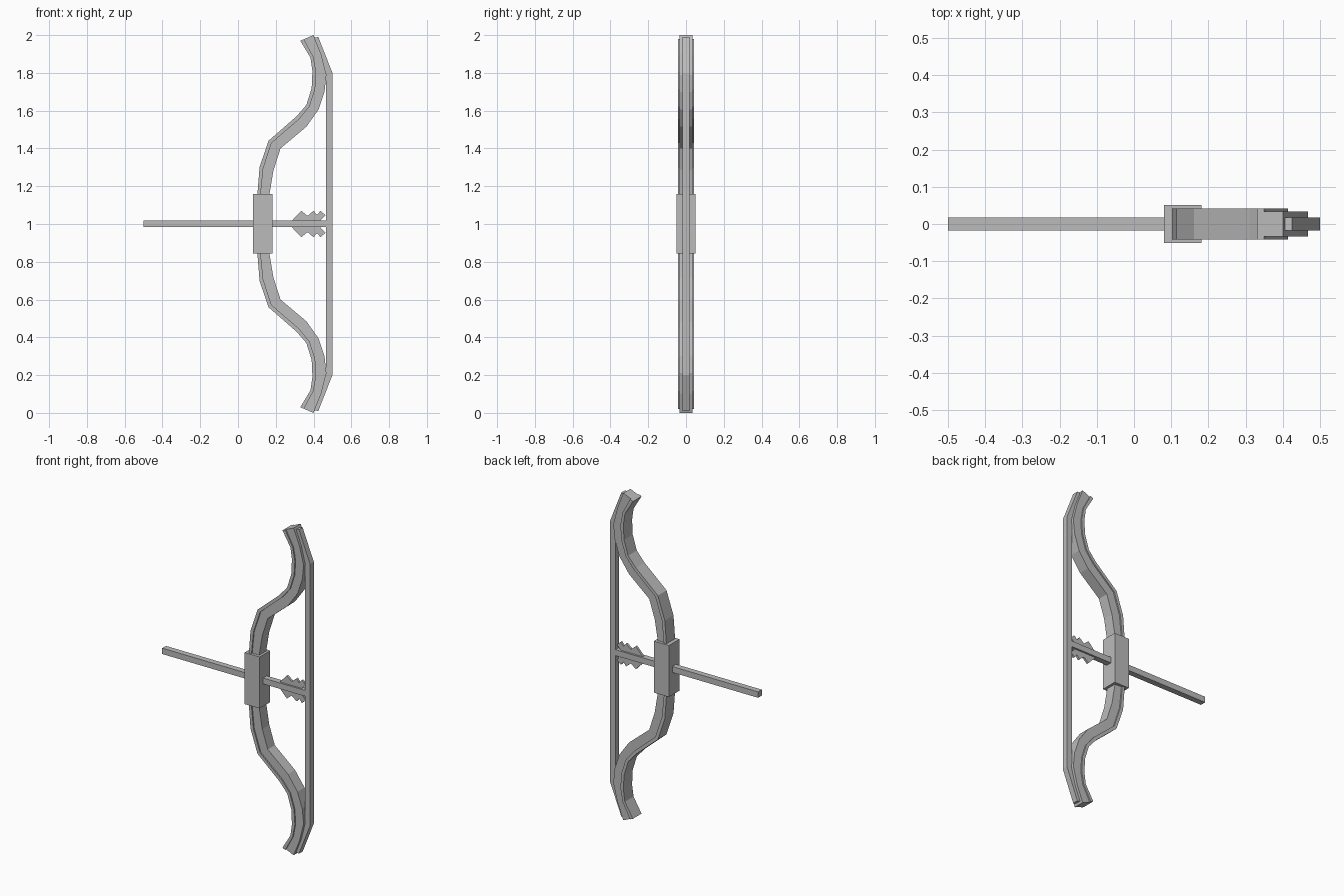
import bpy, bmesh

if "Cube" in bpy.data.objects:
    bpy.data.objects.remove(bpy.data.objects["Cube"])

grey = bpy.data.materials.new("plain grey")
grey.diffuse_color = (0.5, 0.5, 0.5, 1)
grey.use_nodes = True
grey.node_tree.nodes["Principled BSDF"].inputs["Base Color"].default_value = grey.diffuse_color


def finish(name, bm):
    bmesh.ops.recalc_face_normals(bm, faces=bm.faces)
    mesh = bpy.data.meshes.new(name)
    bm.to_mesh(mesh)
    bm.free()
    mesh.materials.append(grey)
    obj = bpy.data.objects.new(name, mesh)
    bpy.context.collection.objects.link(obj)
    return obj


def strip(name, left, right, half):
    """Solid ribbon between two x/z edge lines, half-thickness in y."""
    bm = bmesh.new()
    rings = []
    for (lx, lz), (rx, rz) in zip(left, right):
        rings.append([bm.verts.new(p) for p in (
            (lx, -half, lz), (rx, -half, rz), (rx, half, rz), (lx, half, lz))])
    for a, b in zip(rings, rings[1:]):
        for i in range(4):
            j = (i + 1) % 4
            bm.faces.new((a[i], a[j], b[j], b[i]))
    bm.faces.new(rings[0])
    bm.faces.new(rings[-1])
    return finish(name, bm)


def box(name, x0, x1, half, z0, z1):
    return strip(name, [(x0, z0), (x0, z1)], [(x1, z0), (x1, z1)], half)


def mirrored(points):
    """Add the lower half of a line that is symmetric about z = 1."""
    low = [(x, 2 - z) for x, z in reversed(points) if z > 1]
    return low + points


# Recurved limbs: wide backing strip plus a narrower core
back = mirrored([(.088, 1), (.103, 1.16), (.114, 1.30), (.161, 1.44), (.31, 1.57),
                 (.362, 1.63), (.39, 1.72), (.394, 1.81), (.384, 1.88), (.33, 1.97)])
belly = mirrored([(.155, 1), (.167, 1.16), (.188, 1.285), (.225, 1.40), (.362, 1.515),
                  (.426, 1.605), (.458, 1.70), (.468, 1.79), (.44, 1.90), (.40, 2.0)])
seam = [(a + (c - a) * .27, b + (d - b) * .27) for (a, b), (c, d) in zip(back, belly)]
strip("limb_backing", back, seam, .042)
strip("limb_core", seam, belly, .034)

# String bent over the limb tips
strip("bow_string", mirrored([(.465, 1.79), (.40, 1.985)]),
      mirrored([(.50, 1.80), (.425, 1.99)]), .018)

# Grip block
box("grip", .08, .182, .051, .845, 1.16)

# Arrow shaft
box("arrow_shaft", -.50, .468, .018, .983, 1.019)

# Notched fletching plate
top = [(.283, 1.015), (.335, 1.07), (.368, 1.043), (.40, 1.07), (.418, 1.048),
       (.437, 1.07), (.463, 1.046), (.437, 1.02)]
outline = top + [(x, 2 - z) for x, z in reversed(top)]
bm = bmesh.new()
face = bm.faces.new([bm.verts.new((x, -.007, z)) for x, z in outline])
moved = bmesh.ops.extrude_face_region(bm, geom=[face])["geom"]
bmesh.ops.translate(bm, vec=(0, .014, 0),
                    verts=[v for v in moved if isinstance(v, bmesh.types.BMVert)])
finish("fletching", bm)
